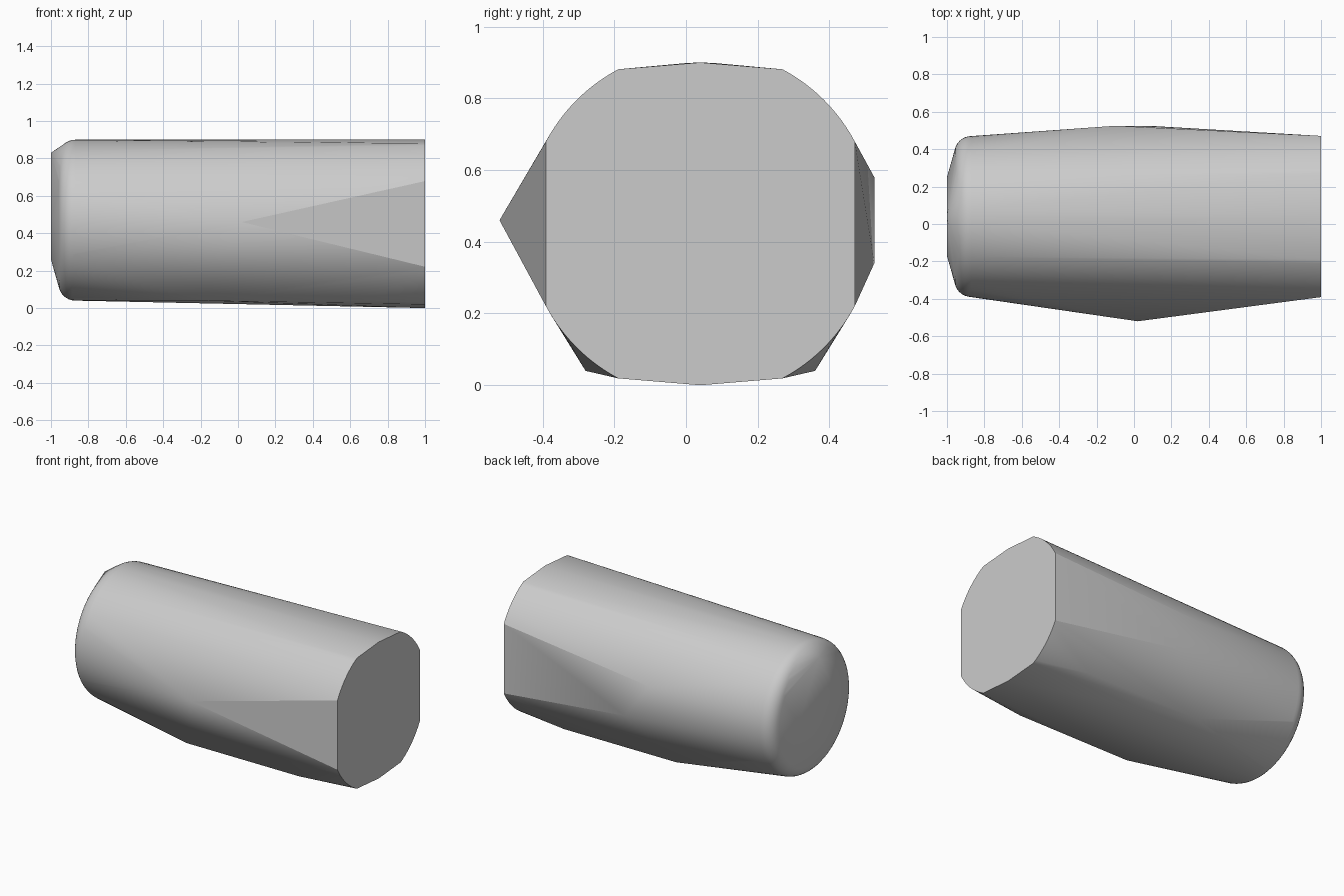
import bpy, bmesh
from math import sin, cos, radians, pi

cube = bpy.data.objects.get("Cube")
if cube:
    bpy.data.objects.remove(cube, do_unlink=True)

MID_Y = 0.04


def ring(x, z, radius, angles):
    """Points round the long axis at one station."""
    return [(x, MID_Y + radius * cos(a), z + radius * sin(a)) for a in angles]


points = []

# Rounded end: rings sweeping a quarter-round fillet
full_turn = [2 * pi * i / 72 for i in range(72)]
for i in range(9):
    a = pi / 2 * i / 8
    points += ring(-0.87 - 0.09 * sin(a), 0.47, 0.34 + 0.09 * cos(a), full_turn)

# Slight kite-shaped nose on the rounded end
points += [(-1, MID_Y, 0.83), (-1, MID_Y, 0.26), (-1, 0.25, 0.47), (-1, -0.17, 0.47)]

# Flat end: four arcs joined by flats, with shallow peaks above and below
for quarter in range(4):
    arc = [radians(90 * quarter + 28 + 34 * i / 12) for i in range(13)]
    points += ring(1, 0.45, 0.488, arc)
points += [(1, MID_Y, 0.9), (1, MID_Y, 0.0)]

# Bulging side corners
points += [(0.02, -0.52, 0.46), (-0.1, 0.525, 0.58), (0.08, 0.525, 0.34)]

# Lower corners, mirrored about the middle
for side in (-1, 1):
    for x in (-0.18, 0.64):
        points.append((x, MID_Y + side * 0.32, 0.04))

# Wrap one convex skin around the sections
bm = bmesh.new()
for p in points:
    bm.verts.new(p)
bmesh.ops.convex_hull(bm, input=bm.verts[:])
bmesh.ops.delete(bm, geom=[v for v in bm.verts if not v.link_faces], context='VERTS')
bmesh.ops.dissolve_limit(bm, angle_limit=radians(0.3), verts=bm.verts[:], edges=bm.edges[:])
bmesh.ops.recalc_face_normals(bm, faces=bm.faces[:])
mesh = bpy.data.meshes.new("body")
bm.to_mesh(mesh)
bm.free()

body = bpy.data.objects.new("body", mesh)
bpy.context.collection.objects.link(body)

# Plain grey finish
grey = bpy.data.materials.new("light_grey")
grey.use_nodes = True
colour = (0.6, 0.6, 0.6, 1)
grey.diffuse_color = colour
grey.node_tree.nodes["Principled BSDF"].inputs["Base Color"].default_value = colour
mesh.materials.append(grey)

bpy.ops.object.select_all(action='DESELECT')
body.select_set(True)
bpy.context.view_layer.objects.active = body
bpy.ops.object.shade_smooth_by_angle(angle=radians(20))
